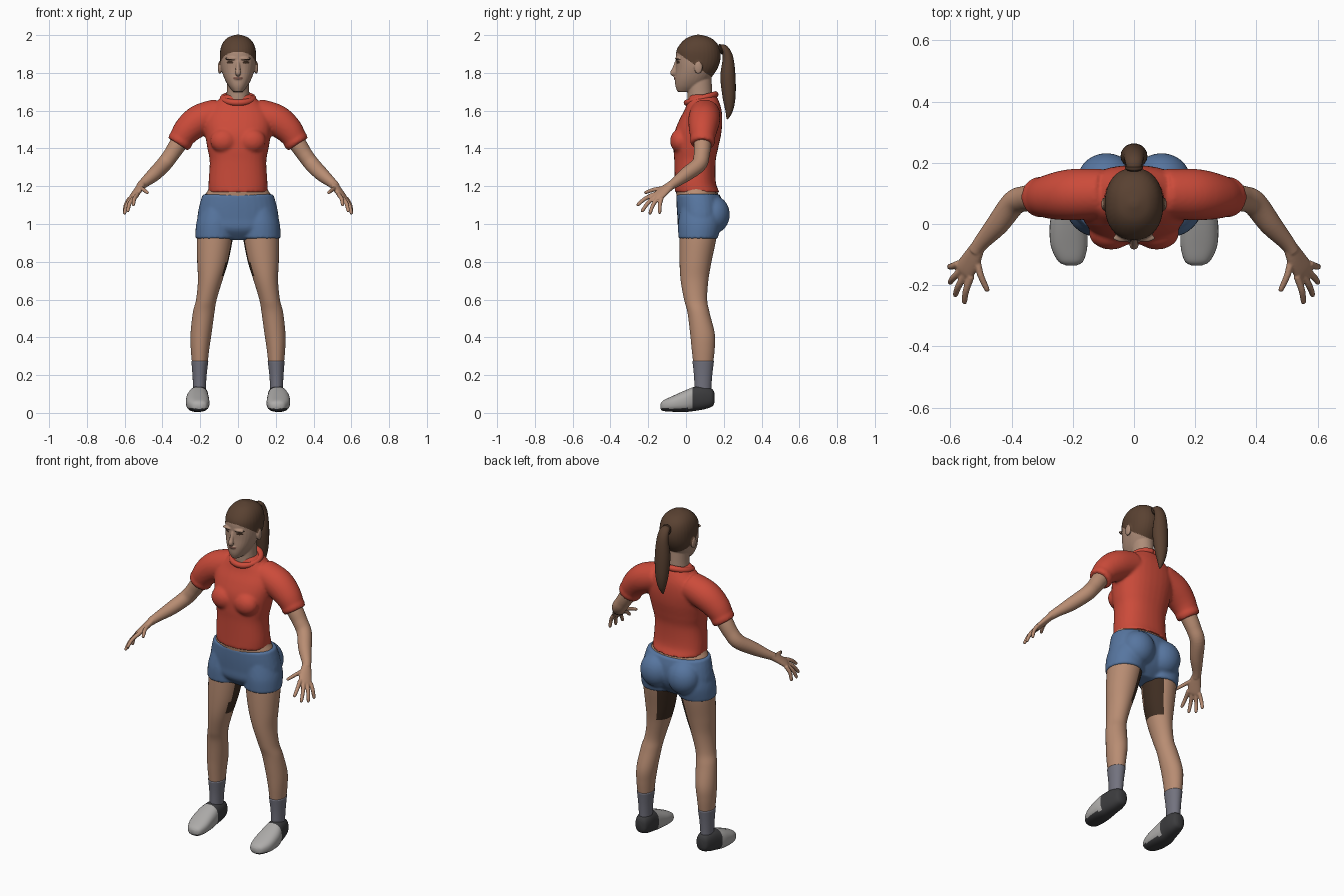
import bpy, bmesh, math
from mathutils import Vector, Matrix

cube = bpy.data.objects.get("Cube")
if cube:
    bpy.data.objects.remove(cube)

X, Y, Z = Vector((1, 0, 0)), Vector((0, 1, 0)), Vector((0, 0, 1))


def material(name, r, g, b):
    mat = bpy.data.materials.new(name)
    mat.use_nodes = True
    mat.diffuse_color = (r, g, b, 1)
    shader = next(n for n in mat.node_tree.nodes if n.type == 'BSDF_PRINCIPLED')
    shader.inputs["Base Color"].default_value = (r, g, b, 1)
    shader.inputs["Roughness"].default_value = .8
    return mat


shirt_red = material("shirt red", .6, .07, .042)
shorts_blue = material("shorts blue", .095, .18, .35)
skin = material("skin", .48, .265, .17)
face_skin = material("face skin", .42, .265, .19)
hair_brown = material("hair brown", .1, .053, .031)
sock_grey = material("sock grey", .17, .17, .21)
shoe_grey = material("shoe grey", .42, .41, .4)
shoe_black = material("shoe black", .045, .045, .048)
dark_brown = material("dark brown", .05, .027, .016)
lip_brown = material("lip brown", .22, .1, .075)


def smooth_rows(rows, steps):
    """Spline through the key rows, component by component."""
    out = []
    for i in range(len(rows) - 1):
        a, b, c, d = (rows[min(max(i + k, 0), len(rows) - 1)] for k in (-1, 0, 1, 2))
        for s in range(steps):
            t = s / steps
            out.append([q + t / 2 * (r - p + t * (2*p - 5*q + 4*r - w + t * (3*(q - r) + w - p)))
                        for p, q, r, w in zip(a, b, c, d)])
    return out + [list(rows[-1])]


def loft(bm, rows, side=X, axis=None, power=2, sides=32, steps=6):
    """Closed skin over rows of x, y, z, half width, half depth."""
    rows = smooth_rows(rows, steps)
    centres = [Vector(r[:3]) for r in rows]
    rings = []
    for i, row in enumerate(rows):
        t = axis or (centres[min(i + 1, len(rows) - 1)] - centres[max(i - 1, 0)]).normalized()
        u = (side - side.dot(t) * t).normalized()
        v = t.cross(u)
        ring = []
        for k in range(sides):
            c, s = math.cos(math.tau * k / sides), math.sin(math.tau * k / sides)
            du = math.copysign(abs(c) ** (2 / power), c) * max(row[3], .001)
            dv = math.copysign(abs(s) ** (2 / power), s) * max(row[4], .001)
            ring.append(bm.verts.new(centres[i] + u * du + v * dv))
        rings.append(ring)
    for lower, upper in zip(rings, rings[1:]):
        for k in range(sides):
            n = (k + 1) % sides
            bm.faces.new((lower[k], lower[n], upper[n], upper[k]))
    bm.faces.new(rings[0][::-1])
    bm.faces.new(rings[-1])


def column(bm, rows, **options):
    """Upright loft from rows of z, x range, y range."""
    loft(bm, [(( a + b) / 2, (c + d) / 2, z, (b - a) / 2, (d - c) / 2) for z, a, b, c, d in rows],
         axis=Z, **options)


def body(bm, rows, **options):
    """Centred upright loft from rows of z, half width, y range."""
    column(bm, [(z, -w, w, a, b) for z, w, a, b in rows], **options)


def tube(bm, rows, **options):
    """Round loft from rows of x, y, z, radius."""
    loft(bm, [(*r, r[3]) for r in rows], **options)


def ball(bm, centre, size):
    bmesh.ops.create_uvsphere(bm, u_segments=24, v_segments=16, radius=1,
                              matrix=Matrix.LocRotScale(Vector(centre), None, Vector(size)))


def finish(bm, name, mats, mirror=False, voxel=0, rounds=4, rule=None):
    """Mirror, fuse, soften and colour the mesh."""
    bmesh.ops.recalc_face_normals(bm, faces=bm.faces)
    obj = bpy.data.objects.new(name, bpy.data.meshes.new(name))
    bm.to_mesh(obj.data)
    bm.free()
    bpy.context.scene.collection.objects.link(obj)
    if mirror:
        obj.modifiers.new("mirror", 'MIRROR').use_mirror_merge = False
    if voxel:
        remesh = obj.modifiers.new("fuse", 'REMESH')
        remesh.mode, remesh.voxel_size = 'VOXEL', voxel
        soften = obj.modifiers.new("soften", 'SMOOTH')
        soften.factor, soften.iterations = .5, rounds
    bpy.context.view_layer.update()
    graph = bpy.context.evaluated_depsgraph_get()
    mesh = bpy.data.meshes.new_from_object(obj.evaluated_get(graph))
    obj.modifiers.clear()
    obj.data = mesh
    mesh.name = name
    mesh.materials.clear()
    for mat in mats:
        mesh.materials.append(mat)
    for poly in mesh.polygons:
        poly.use_smooth = True
        poly.material_index = rule(poly.center, poly.normal) if rule else 0


# Head, nose and ears, with hair, eyes and lips coloured by region
def head_colour(p, n):
    x = abs(p.x)
    if p.z > 1.875 - .72 * p.y and x < .1:
        return 1
    if n.y < -.1 and p.y < 0:
        eye = ((x - .042) / .018) ** 2 + ((p.z - 1.855) / .007) ** 2 < 1
        brow = .018 < x < .066 and abs(p.z - 1.866 - .1 * x) < .0035
        if eye or brow:
            return 2
        if (x / .026) ** 2 + ((p.z - 1.772) / .007) ** 2 < 1:
            return 3
    return 0


bm = bmesh.new()
body(bm, [(1.7, .025, -.045, .03), (1.73, .05, -.056, .09), (1.77, .072, -.058, .13),
          (1.82, .089, -.054, .165), (1.87, .095, -.054, .182), (1.92, .094, -.05, .18),
          (1.96, .08, -.025, .162), (1.988, .052, .01, .125), (2.002, .012, .055, .075)], power=2.2)
body(bm, [(1.6, .075, .01, .15), (1.68, .061, .008, .14), (1.78, .058, .01, .135)])
tube(bm, [(0, -.05, 1.86, .008), (0, -.062, 1.82, .012), (0, -.069, 1.8, .015), (0, -.062, 1.788, .01)])
ball(bm, (0, -.05, 1.772), (.026, .015, .012))
for s in (-1, 1):
    ball(bm, (s * .097, .065, 1.828), (.01, .022, .034))
    ball(bm, (s * .035, -.045, 1.876), (.034, .014, .008))
finish(bm, "head", [face_skin, hair_brown, dark_brown, lip_brown], voxel=.004, rule=head_colour)

# Ponytail and its tie
bm = bmesh.new()
loft(bm, [(0, .165, 1.92, .02, .02), (0, .2, 1.93, .028, .02), (0, .222, 1.88, .035, .028),
          (0, .222, 1.78, .044, .04), (0, .228, 1.67, .037, .034), (0, .228, 1.6, .022, .02),
          (0, .218, 1.555, .004, .004)], sides=20)
finish(bm, "ponytail", [hair_brown])
bm = bmesh.new()
tube(bm, [(0, .178, 1.923, .024), (0, .185, 1.925, .03), (0, .192, 1.927, .024)])
finish(bm, "hair_tie", [dark_brown])

# Shirt with bust, sleeves and sleeve hems
bm = bmesh.new()
body(bm, [(1.168, .157, -.06, .178), (1.22, .156, -.06, .158), (1.33, .15, -.062, .157),
          (1.4, .162, -.066, .17), (1.48, .175, -.062, .187), (1.55, .18, -.036, .192),
          (1.61, .155, -.005, .187), (1.66, .1, .01, .17), (1.685, .08, .02, .155)], power=2.3)
for s in (-1, 1):
    ball(bm, (s * .075, -.03, 1.44), (.072, .054, .065))
    sleeve = [(.1, .1, 1.585, .08), (.2, .096, 1.55, .084), (.27, .09, 1.495, .074), (.316, .087, 1.425, .058)]
    hem = [(.295, .088, 1.457, .06), (.305, .088, 1.442, .067), (.318, .087, 1.422, .061)]
    for rows in (sleeve, hem):
        tube(bm, [(s * x, y, z, r) for x, y, z, r in rows], side=Y)
finish(bm, "shirt", [shirt_red], voxel=.008, rounds=6)

# Collar band, tilted down at the front
bm = bmesh.new()
ring = []
for k in range(41):
    a = math.tau * k / 40
    ring.append((.08 * math.sin(a), .08 + .075 * math.cos(a), 1.664 + .022 * math.cos(a), .017))
tube(bm, ring, side=Z, sides=12, steps=1)
finish(bm, "collar", [shirt_red])

# Bare waist between shirt and shorts
bm = bmesh.new()
body(bm, [(1.1, .185, -.04, .18), (1.15, .176, -.05, .172), (1.19, .154, -.054, .16), (1.25, .14, -.05, .14)])
finish(bm, "waist", [skin])

# Shorts
bm = bmesh.new()
body(bm, [(1.158, .187, -.051, .18), (1.1, .204, -.05, .195), (1.03, .215, -.045, .195),
          (.97, .2, -.038, .17), (.915, .07, .01, .12)], power=2.2)
for s in (-1, 1):
    ball(bm, (s * .09, .145, 1.05), (.095, .087, .1))
    column(bm, [(z, *sorted((s * a, s * b)), c, d) for z, a, b, c, d in
                [(1.08, .02, .2, -.03, .18), (1., .014, .222, -.042, .185), (.922, .017, .225, -.04, .168)]])
finish(bm, "shorts", [shorts_blue], voxel=.008)


# Legs, darker on the inner back of the thighs
def leg_colour(p, n):
    inward = -n.x if p.x > 0 else n.x
    return 1 if .72 < p.z < .93 and inward > .45 and n.y > -.45 else 0


bm = bmesh.new()
column(bm, [(1., .02, .21, -.03, .17), (.92, .028, .218, -.034, .16), (.8, .052, .216, -.034, .135),
            (.7, .083, .212, -.028, .118), (.6, .113, .222, -.01, .112), (.53, .125, .239, .008, .125),
            (.42, .14, .251, .022, .152), (.34, .152, .25, .03, .152), (.25, .162, .242, .04, .142)], steps=8)
finish(bm, "legs", [skin, dark_brown], mirror=True, rule=leg_colour)

# Socks
bm = bmesh.new()
column(bm, [(.275, .157, .247, .034, .148), (.2, .166, .241, .042, .139), (.13, .17, .238, .045, .134),
            (.08, .17, .238, .045, .134)])
finish(bm, "socks", [sock_grey], mirror=True)

# Shoes with dark heel and sole
bm = bmesh.new()
loft(bm, [(.205, -.135, .035, .018, .014), (.207, -.12, .038, .042, .028), (.212, -.07, .048, .06, .042),
          (.214, 0, .063, .061, .058), (.21, .05, .075, .053, .064), (.205, .1, .08, .047, .06),
          (.203, .138, .08, .036, .046), (.202, .15, .08, .018, .028)], axis=Y, power=2.5)
finish(bm, "shoes", [shoe_grey, shoe_black], mirror=True,
       rule=lambda p, n: 1 if p.y > .037 or p.z < .024 else 0)

# Arms with palms, fingers and thumbs
bm = bmesh.new()
across = Vector((.5, .5, -.25))
tube(bm, [(.26, .09, 1.5, .044), (.315, .087, 1.425, .046), (.355, .083, 1.365, .042), (.393, .068, 1.315, .041),
          (.445, .0, 1.262, .037), (.498, -.06, 1.217, .026), (.518, -.09, 1.198, .023)], side=Y)
loft(bm, [(.51, -.075, 1.208, .024, .02), (.53, -.115, 1.178, .034, .018), (.552, -.15, 1.147, .037, .015),
          (.558, -.162, 1.136, .032, .01)], side=across)
knuckles = [(.532, -.17, 1.157), (.551, -.165, 1.143), (.566, -.152, 1.134), (.573, -.13, 1.137), (.515, -.105, 1.19)]
tips = [(.555, -.258, 1.1), (.585, -.234, 1.067), (.602, -.192, 1.055), (.604, -.14, 1.058), (.479, -.218, 1.166)]
for a, b in zip(map(Vector, knuckles), map(Vector, tips)):
    middle = a.lerp(b, .5) + Vector((.005, -.003, .005))
    end = a.lerp(b, .95)
    tube(bm, [(*a, .012), (*middle, .011), (*end, .009), (*b, .005)], side=across, sides=12)
finish(bm, "arms", [skin], mirror=True, voxel=.004, rounds=3)
